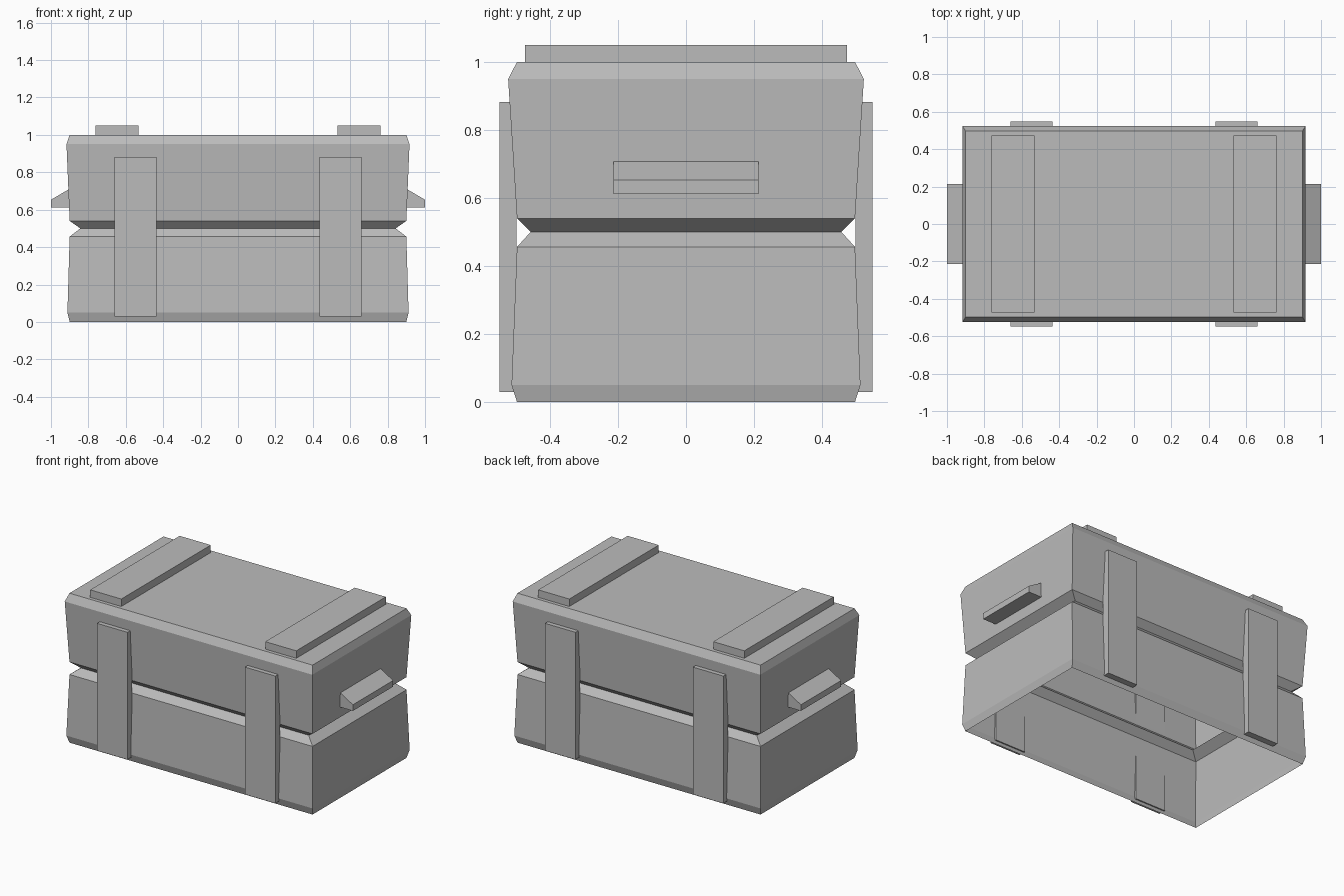
import bpy
import bmesh

cube = bpy.data.objects.get("Cube")
if cube:
    bpy.data.objects.remove(cube, do_unlink=True)

grey = bpy.data.materials.new("plain grey")
grey.use_nodes = True
colour = (0.5, 0.5, 0.5, 1)
grey.diffuse_color = colour
grey.node_tree.nodes["Principled BSDF"].inputs["Base Color"].default_value = colour


def finish(name, bm):
    bmesh.ops.recalc_face_normals(bm, faces=bm.faces)
    mesh = bpy.data.meshes.new(name)
    bm.to_mesh(mesh)
    bm.free()
    mesh.materials.append(grey)
    obj = bpy.data.objects.new(name, mesh)
    bpy.context.collection.objects.link(obj)
    return obj


def box(name, low, high):
    bm = bmesh.new()
    bmesh.ops.create_cube(bm, size=1)
    for v in bm.verts:
        v.co = [(a + b) / 2 + c * (b - a) for a, b, c in zip(low, high, v.co)]
    return finish(name, bm)


# Crate shell: stacked rectangles (half width, half depth, height), open underneath
profile = [
    (0.90, 0.497, 0.0), (0.912, 0.513, 0.05), (0.90, 0.497, 0.456),
    (0.843, 0.457, 0.50), (0.90, 0.497, 0.54), (0.917, 0.523, 0.95),
    (0.90, 0.497, 1.0),
]
bm = bmesh.new()
rings = [[bm.verts.new((sx * w, sy * d, z))
          for sx, sy in ((-1, -1), (1, -1), (1, 1), (-1, 1))]
         for w, d, z in profile]
for lower, upper in zip(rings, rings[1:]):
    for i in range(4):
        j = (i + 1) % 4
        bm.faces.new((lower[i], lower[j], upper[j], upper[i]))
bm.faces.new(rings[-1])
finish("crate_shell", bm)

for sx, side in ((1, "left"), (-1, "right")):
    # Upright straps on the front and back
    x0, x1 = sorted((sx * 0.435, sx * 0.66))
    for sy, end in ((-1, "front"), (1, "back")):
        y0, y1 = sorted((sy * 0.498, sy * 0.548))
        box(f"{end}_{side}_strap", (x0, y0, 0.03), (x1, y1, 0.882))

    # Flat batten across the lid
    x0, x1 = sorted((sx * 0.533, sx * 0.763))
    box(f"{side}_lid_batten", (x0, -0.473, 1.0), (x1, 0.473, 1.05))

    # Handle with a sloping top
    x0, x1 = sorted((sx * 0.90, sx))
    handle = box(f"{side}_handle", (x0, -0.213, 0.612), (x1, 0.213, 0.712))
    for v in handle.data.vertices:
        if abs(v.co.x) > 0.95 and v.co.z > 0.7:
            v.co.z = 0.653
